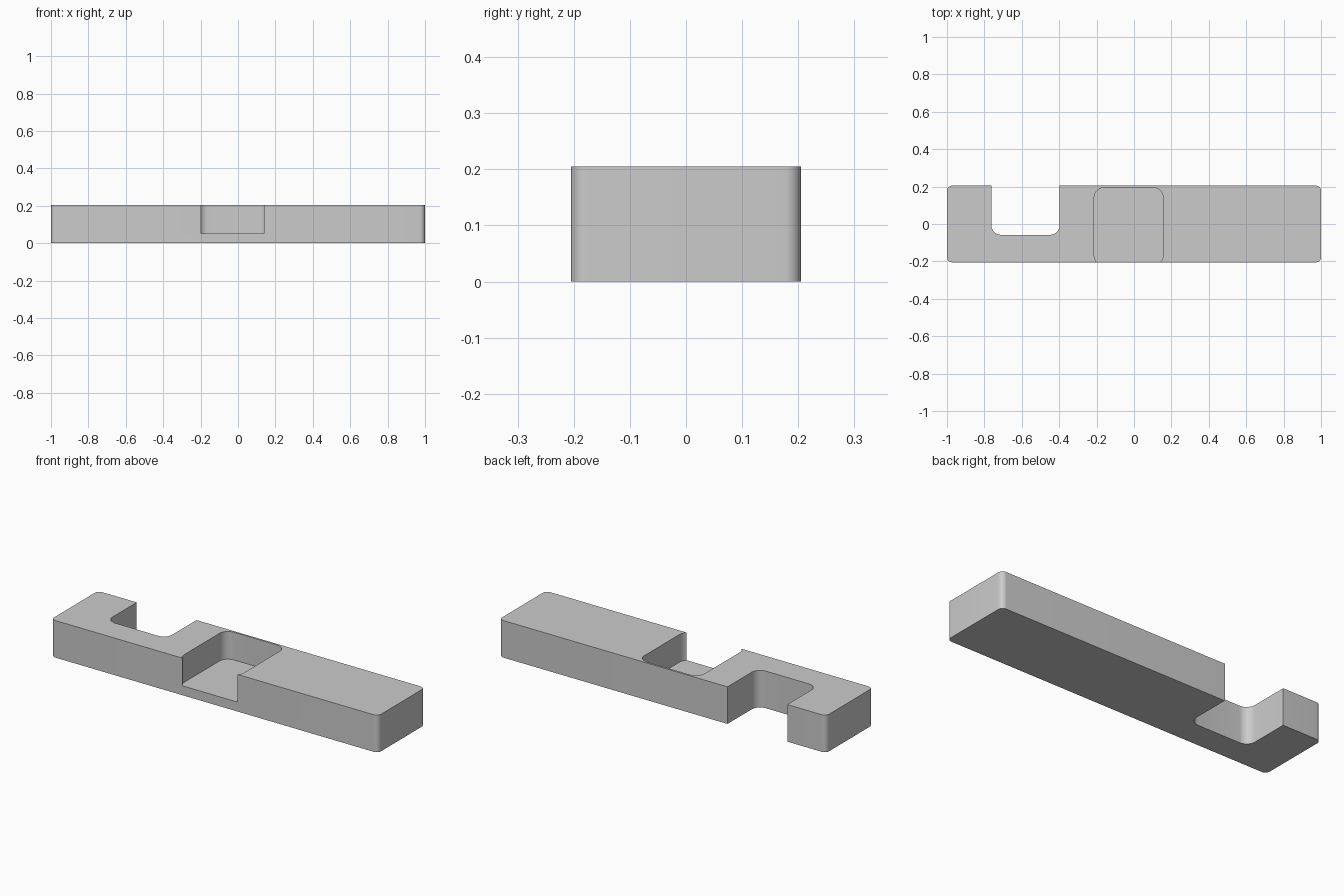
import bpy
import bmesh
import math

cube = bpy.data.objects.get("Cube")
if cube:
    bpy.data.objects.remove(cube, do_unlink=True)

# Single grey material
grey = bpy.data.materials.new("light grey")
grey.use_nodes = True
colour = (0.6, 0.6, 0.6, 1)
grey.diffuse_color = colour
grey.node_tree.nodes["Principled BSDF"].inputs["Base Color"].default_value = colour


def rounded_prism(name, x0, x1, y0, y1, z0, z1, radius, steps=10):
    """Upright box with rounded vertical corners."""
    centres = [(x1 - radius, y1 - radius), (x0 + radius, y1 - radius),
               (x0 + radius, y0 + radius), (x1 - radius, y0 + radius)]
    bm = bmesh.new()
    outline = []
    for corner, (cx, cy) in enumerate(centres):
        for i in range(steps + 1):
            a = (corner + i / steps) * math.pi / 2
            outline.append(bm.verts.new((cx + radius * math.cos(a),
                                         cy + radius * math.sin(a), z0)))
    base = bm.faces.new(outline)
    result = bmesh.ops.extrude_face_region(bm, geom=[base], use_keep_orig=True)
    top = [v for v in result["geom"] if isinstance(v, bmesh.types.BMVert)]
    bmesh.ops.translate(bm, verts=top, vec=(0, 0, z1 - z0))
    bmesh.ops.recalc_face_normals(bm, faces=bm.faces)
    mesh = bpy.data.meshes.new(name)
    bm.to_mesh(mesh)
    bm.free()
    mesh.materials.append(grey)
    obj = bpy.data.objects.new(name, mesh)
    bpy.context.collection.objects.link(obj)
    return obj


# Main bar
bar = rounded_prism("notched_bar", -1, 1, -0.205, 0.205, 0, 0.205, 0.028)

# Through notch at the back, and blind pocket open at the front
cutters = [
    rounded_prism("notch_cutter", -0.763, -0.397, -0.058, 0.4, -0.1, 0.3, 0.053),
    rounded_prism("pocket_cutter", -0.213, 0.156, -0.22, 0.194, 0.052, 0.3, 0.053),
]
bpy.ops.object.select_all(action="DESELECT")
bar.select_set(True)
bpy.context.view_layer.objects.active = bar
for cutter in cutters:
    cutter.hide_render = True
    mod = bar.modifiers.new(cutter.name, "BOOLEAN")
    mod.operation = "DIFFERENCE"
    mod.solver = "EXACT"
    mod.object = cutter
    bpy.ops.object.modifier_apply(modifier=mod.name)
    bpy.data.objects.remove(cutter, do_unlink=True)

bpy.ops.object.shade_smooth_by_angle(angle=math.radians(30))
